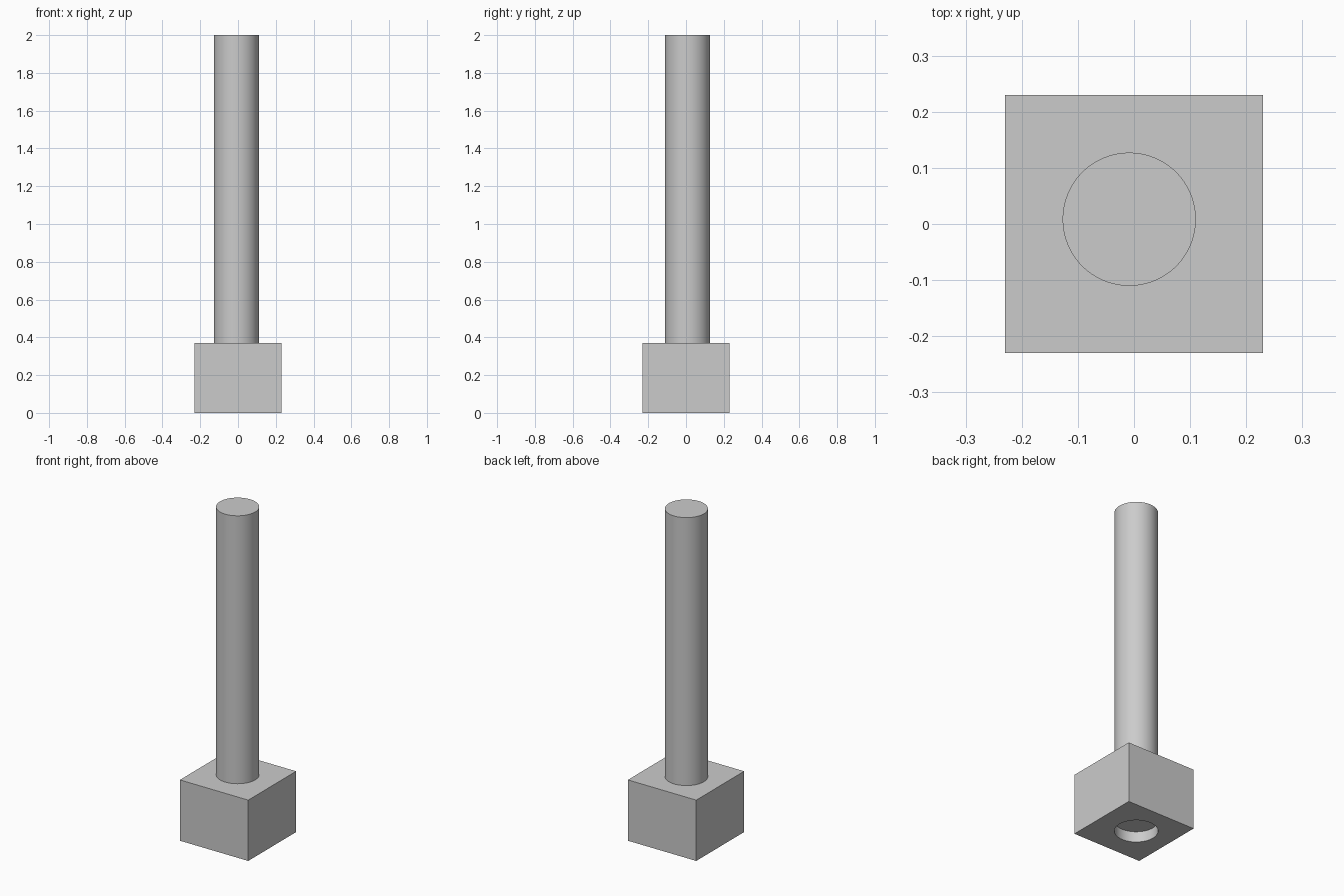
import bpy
import math

cube = bpy.data.objects.get("Cube")
if cube:
    bpy.data.objects.remove(cube, do_unlink=True)

# Shaft axis sits slightly off the base centre
AXIS = (-0.0085, 0.0085)
RADIUS = 0.1187
BASE_WIDTH = 0.46
BASE_HEIGHT = 0.37
RECESS = 0.064
TOP = 2.0

grey = bpy.data.materials.new("plain_grey")
grey.use_nodes = True
colour = (0.6, 0.6, 0.6, 1)
grey.diffuse_color = colour
grey.node_tree.nodes["Principled BSDF"].inputs["Base Color"].default_value = colour


def rod(name, bottom, top):
    bpy.ops.mesh.primitive_cylinder_add(
        vertices=96, radius=RADIUS, depth=top - bottom,
        location=(*AXIS, (bottom + top) / 2))
    obj = bpy.context.object
    obj.name = name
    obj.data.materials.append(grey)
    return obj


# Square base block
bpy.ops.mesh.primitive_cube_add(size=1, location=(0, 0, BASE_HEIGHT / 2))
base = bpy.context.object
base.name = "base_block"
base.scale = (BASE_WIDTH, BASE_WIDTH, BASE_HEIGHT)
bpy.ops.object.transform_apply(location=False, rotation=False, scale=True)
base.data.materials.append(grey)

# Bore through the block
cutter = rod("bore_cutter", -0.1, BASE_HEIGHT + 0.1)
cutter.hide_render = True
bore = base.modifiers.new("bore", 'BOOLEAN')
bore.operation = 'DIFFERENCE'
bore.solver = 'EXACT'
bore.object = cutter
bpy.ops.object.select_all(action='DESELECT')
base.select_set(True)
bpy.context.view_layer.objects.active = base
bpy.ops.object.modifier_apply(modifier=bore.name)
bpy.data.objects.remove(cutter, do_unlink=True)
bpy.ops.object.shade_smooth_by_angle(angle=math.radians(30))

# Round shaft held in the bore, stopping short of the underside
shaft = rod("shaft", RECESS, TOP)
bpy.ops.object.shade_smooth_by_angle(angle=math.radians(30))
